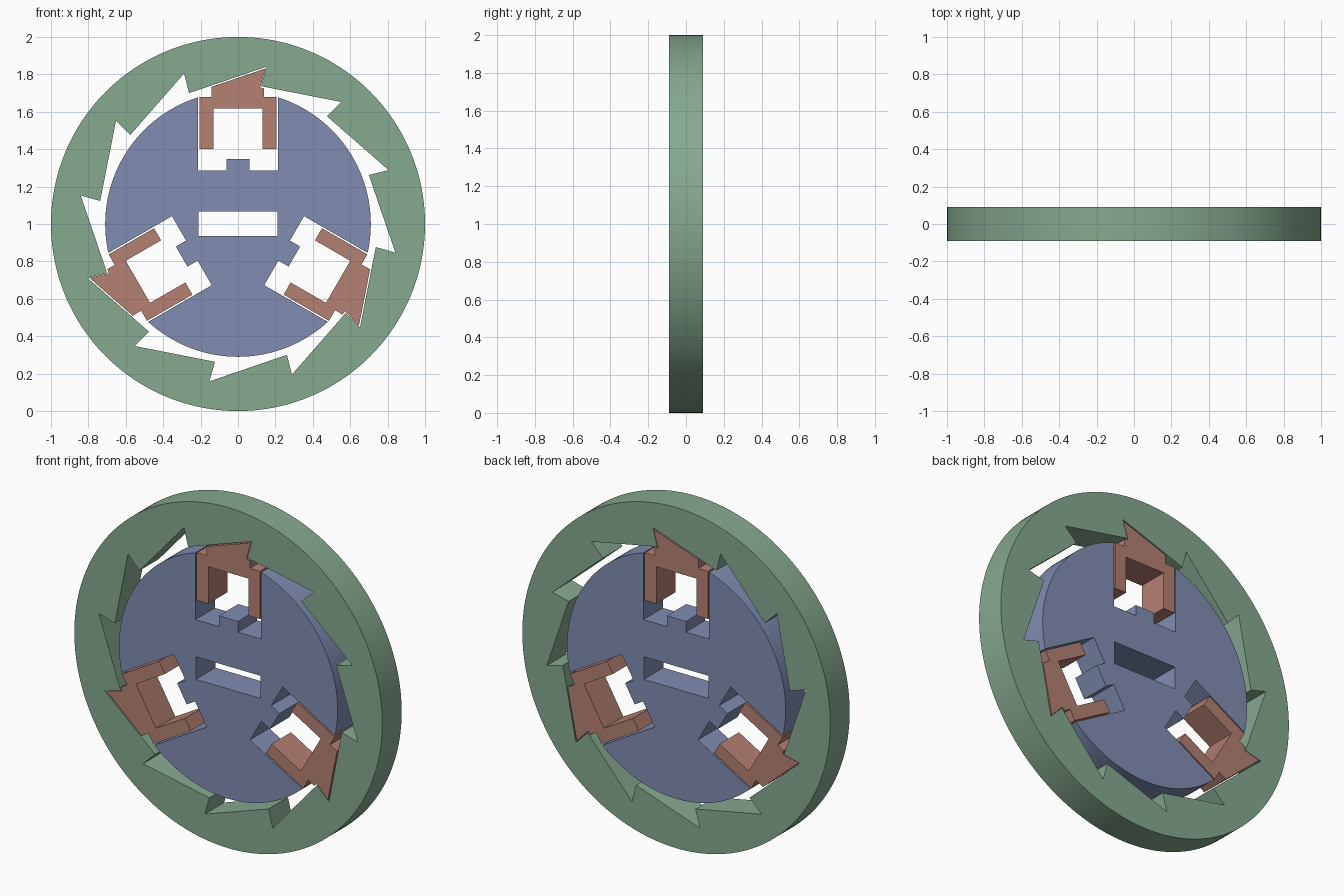
import bpy, bmesh, math

if "Cube" in bpy.data.objects:
    bpy.data.objects.remove(bpy.data.objects["Cube"])

HALF = 0.09  # half thickness
CZ = 1.0     # height of the wheel centre


def polar(r, deg):
    a = math.radians(deg)
    return (r * math.cos(a), r * math.sin(a))


def rotate(points, deg):
    c, s = math.cos(math.radians(deg)), math.sin(math.radians(deg))
    return [(x * c - y * s, x * s + y * c) for x, y in points]


def circle(r, n):
    return [polar(r, 360 * i / n) for i in range(n)]


def plate(name, loops, color):
    """Flat plate standing in XZ from closed outlines (inner loops are holes)."""
    cu = bpy.data.curves.new(name, 'CURVE')
    cu.dimensions = '2D'
    cu.fill_mode = 'BOTH'
    cu.extrude = HALF
    for pts in loops:
        sp = cu.splines.new('POLY')
        sp.points.add(len(pts) - 1)
        for p, (x, y) in zip(sp.points, pts):
            p.co = (x, y, 0, 1)
        sp.use_cyclic_u = True
    ob = bpy.data.objects.new(name, cu)
    bpy.context.collection.objects.link(ob)
    ob.rotation_euler = (math.pi / 2, 0, 0)
    ob.location = (0, 0, CZ)
    bpy.ops.object.select_all(action='DESELECT')
    ob.select_set(True)
    bpy.context.view_layer.objects.active = ob
    bpy.ops.object.convert(target='MESH')
    ob = bpy.context.object
    bm = bmesh.new()
    bm.from_mesh(ob.data)
    bmesh.ops.remove_doubles(bm, verts=bm.verts, dist=1e-4)
    bmesh.ops.recalc_face_normals(bm, faces=bm.faces)
    bm.to_mesh(ob.data)
    bm.free()
    bpy.ops.object.shade_smooth_by_angle(angle=math.radians(30))
    ob.name = ob.data.name = name
    mat = bpy.data.materials.get(color[0]) or bpy.data.materials.new(color[0])
    mat.diffuse_color = color[1]
    mat.use_nodes = True
    mat.node_tree.nodes["Principled BSDF"].inputs["Base Color"].default_value = mat.diffuse_color
    ob.data.materials.clear()
    ob.data.materials.append(mat)
    return ob


GREEN = ("ring_green", (0.24, 0.40, 0.28, 1))
BLUE = ("hub_blue", (0.22, 0.27, 0.45, 1))
RUST = ("pawl_rust", (0.46, 0.22, 0.17, 1))

# Outer ring with twelve saw teeth cut inside
teeth = []
for i in range(12):
    teeth += [polar(0.855, 19.7 + 30 * i), polar(0.747, 20.5 + 30 * i)]
# each notch wall runs from its tip to the inner point, anticlockwise order
teeth = []
for i in range(12):
    teeth += [polar(0.747, 20.5 + 30 * i), polar(0.855, 19.7 + 30 * i)]
plate("ratchet_ring", [circle(1.0, 160), teeth], GREEN)

# Hub: disc outline interrupted by three pawl slots, plus a centre slot
R, W = 0.71, 0.213
edge = math.degrees(math.acos(W / R))  # angle where the slot wall meets the rim
slot = [(W, 0.285), (0.062, 0.285), (0.062, 0.348),
        (-0.062, 0.348), (-0.062, 0.285), (-W, 0.285)]
span = 120 - 2 * (90 - edge)
hub = []
for k in range(3):
    hub += rotate(slot, 120 * k)
    hub += [polar(R, 180 - edge + 120 * k + span * j / 40) for j in range(41)]
centre = [(-0.21, -0.065), (0.21, -0.065), (0.21, 0.068), (-0.21, 0.068)]
plate("hub_disc", [hub, centre], BLUE)

# Three spring-loaded pawls sitting in the slots
pawl = [(-0.205, 0.40), (-0.205, 0.68), (-0.143, 0.68), (-0.143, 0.733),
        (0.148, 0.832), (0.118, 0.73), (0.14, 0.725), (0.14, 0.68),
        (0.205, 0.68), (0.205, 0.40), (0.13, 0.40), (0.13, 0.618),
        (-0.13, 0.618), (-0.13, 0.40)]
for k in range(3):
    plate(f"pawl_{k + 1}", [rotate(pawl, 120 * k)], RUST)
